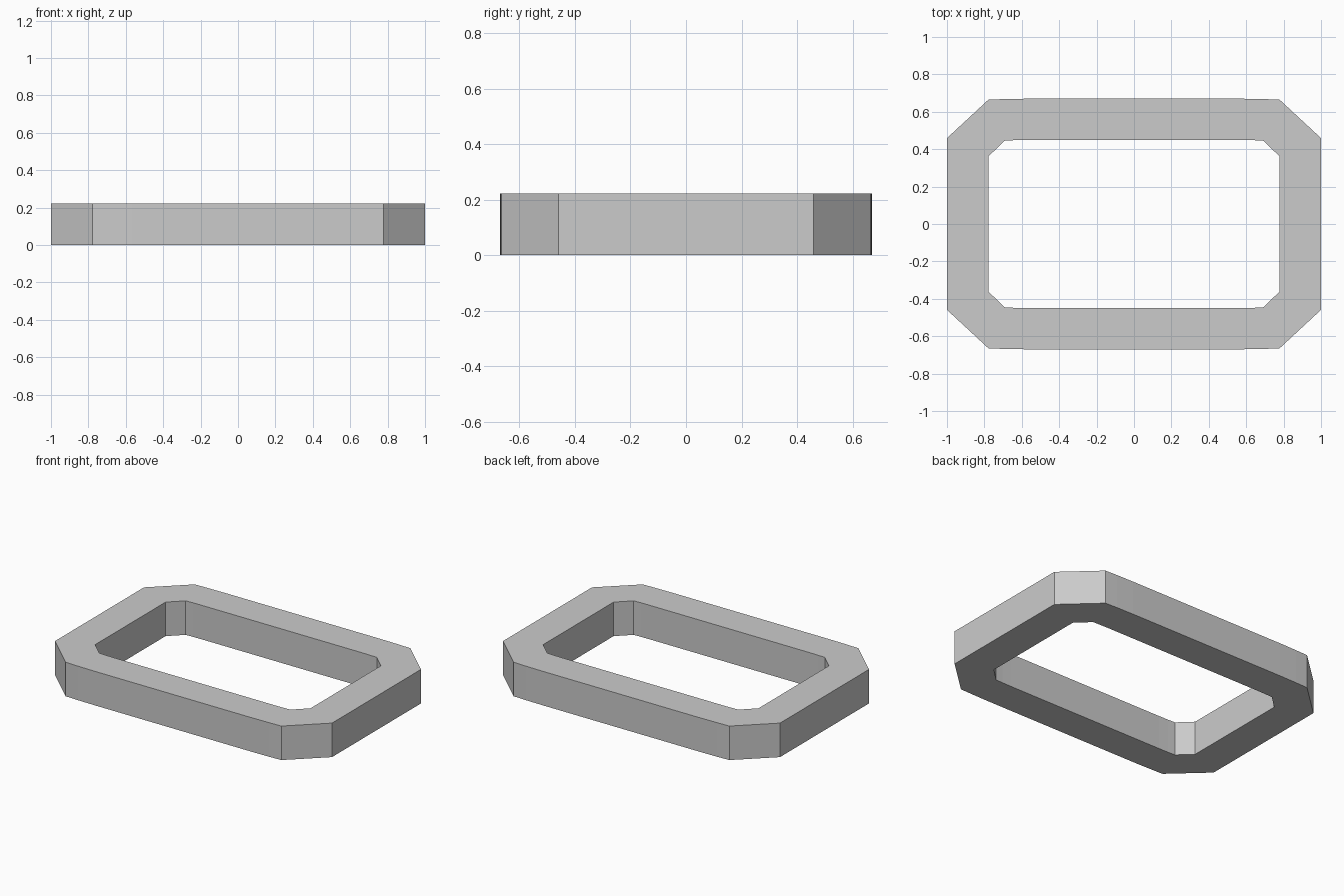
import bpy, bmesh

if "Cube" in bpy.data.objects:
    bpy.data.objects.remove(bpy.data.objects["Cube"])

HEIGHT = 0.222

# Quarter outlines, from the right side round to the long back side
OUTER = [(1.0, 0.459), (0.778, 0.665), (0.69, 0.668), (0.57, 0.67)]
INNER = [(0.777, 0.363), (0.69, 0.446), (0.64, 0.448), (0.57, 0.449)]


def full_loop(quarter):
    """Mirror a quarter outline into a closed counter-clockwise loop."""
    half = quarter + [(-x, y) for x, y in reversed(quarter)]
    return half + [(-x, -y) for x, y in half]


bm = bmesh.new()


def ring(points, z):
    return [bm.verts.new((x, y, z)) for x, y in points]


def bridge(a, b):
    n = len(a)
    for i in range(n):
        j = (i + 1) % n
        bm.faces.new((a[i], a[j], b[j], b[i]))


# Walls, top and bottom of the chamfered frame
outer, inner = full_loop(OUTER), full_loop(INNER)
loops = [ring(outer, 0), ring(outer, HEIGHT), ring(inner, HEIGHT), ring(inner, 0)]
for k in range(4):
    bridge(loops[k], loops[(k + 1) % 4])
bmesh.ops.recalc_face_normals(bm, faces=bm.faces)

mesh = bpy.data.meshes.new("chamfered_frame")
bm.to_mesh(mesh)
bm.free()
frame = bpy.data.objects.new("chamfered_frame", mesh)
bpy.context.collection.objects.link(frame)
